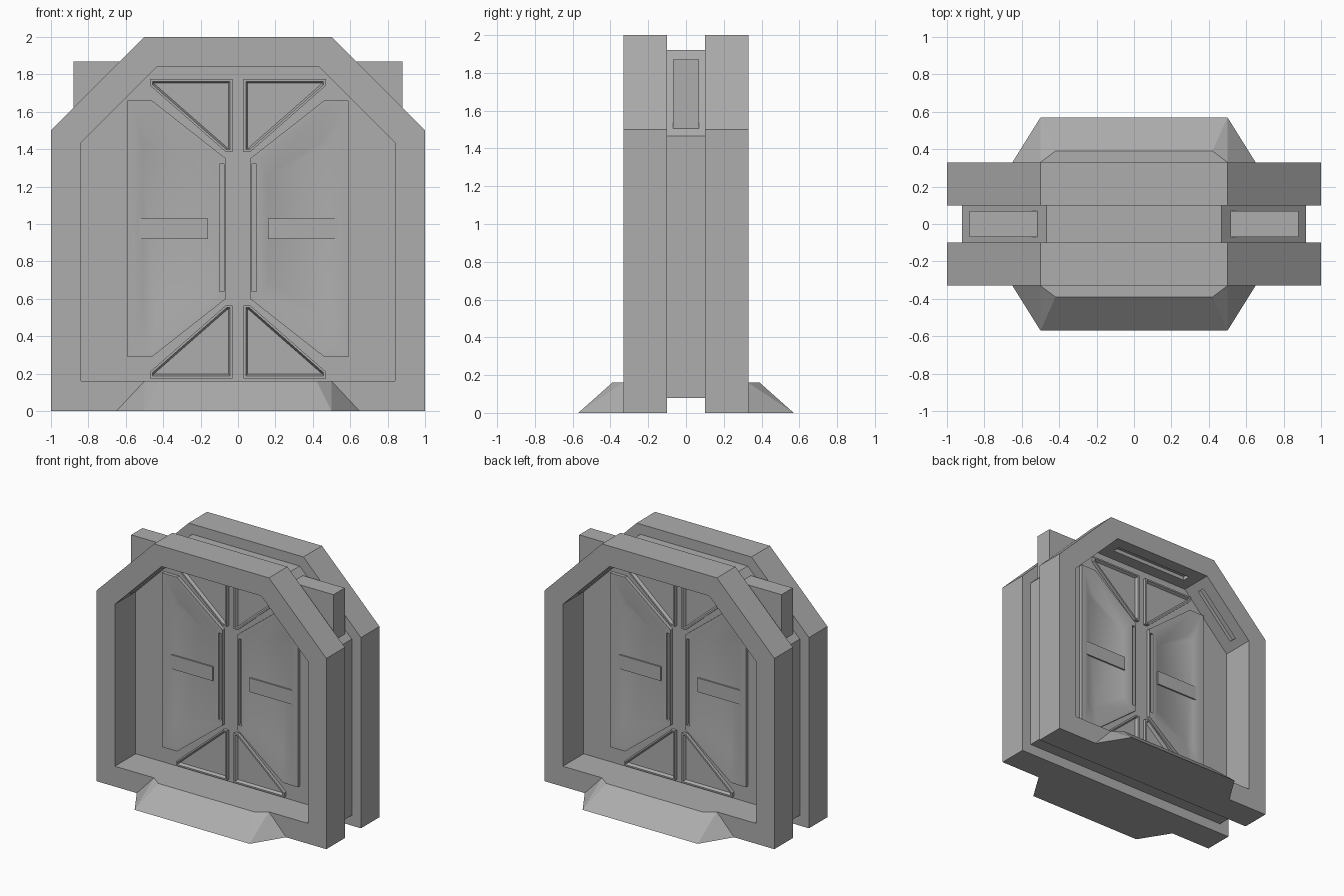
import bpy
import bmesh
import math
from mathutils import Vector, Matrix

cube = bpy.data.objects.get("Cube")
if cube:
    bpy.data.objects.remove(cube, do_unlink=True)

GREY = (0.42, 0.42, 0.42, 1)
metal = bpy.data.materials.new("plain grey")
metal.use_nodes = True
metal.diffuse_color = GREY
metal.node_tree.nodes["Principled BSDF"].inputs["Base Color"].default_value = GREY

MID_Z = 0.975  # height of the door's own mirror line


def inset(points, d):
    """Move every edge of a convex outline inward by d."""
    pts = [Vector(p) for p in points]
    n = len(pts)
    area = sum(pts[i].x * pts[(i + 1) % n].y - pts[i].y * pts[(i + 1) % n].x for i in range(n))
    turn = math.copysign(1, area)
    result = []
    for i, p in enumerate(pts):
        a = (p - pts[i - 1]).normalized()
        b = (pts[(i + 1) % n] - p).normalized()
        na, nb = Vector((-a.y, a.x)) * turn, Vector((-b.y, b.x)) * turn
        result.append(p + (na + nb) * d / (1 + na.dot(nb)))
    return result


def flip(points):
    return [(x, 2 * MID_Z - z) for x, z in points]


def mirror(obj, axes):
    mod = obj.modifiers.new("mirror", "MIRROR")
    mod.use_axis = [a in axes for a in "xyz"]
    mod.use_clip = False
    mod.use_mirror_merge = False


def finish(bm, name, axes=""):
    bmesh.ops.recalc_face_normals(bm, faces=bm.faces)
    mesh = bpy.data.meshes.new(name)
    bm.to_mesh(mesh)
    bm.free()
    mesh.materials.append(metal)
    obj = bpy.data.objects.new(name, mesh)
    bpy.context.collection.objects.link(obj)
    if axes:
        mirror(obj, axes)
    return obj


def loft(name, loops, axes="", ring=False):
    """Skin (outline, y) loops; a ring joins its last loop to its first."""
    bm = bmesh.new()
    rows = [[bm.verts.new((p[0], y, p[1])) for p in pts] for pts, y in loops]
    n = len(rows[0])
    pairs = list(zip(rows, rows[1:]))
    if ring:
        pairs.append((rows[-1], rows[0]))
    else:
        bm.faces.new(rows[0])
        bm.faces.new(rows[-1])
    for r, s in pairs:
        for i in range(n):
            j = (i + 1) % n
            bm.faces.new((r[i], r[j], s[j], s[i]))
    return finish(bm, name, axes)


def box(name, low, high, axes="", tilt=0):
    low, high = Vector(low), Vector(high)
    bm = bmesh.new()
    bmesh.ops.create_cube(bm, size=1)
    bmesh.ops.transform(bm, verts=bm.verts, matrix=(
        Matrix.Translation((low + high) / 2) @ Matrix.Rotation(tilt, 4, "Y")
        @ Matrix.Diagonal((*(high - low), 1))))
    return finish(bm, name, axes)


def cut(obj, cutters):
    """Carve the cutters out of the part ahead of its mirror."""
    bpy.context.view_layer.objects.active = obj
    for cutter in cutters:
        mod = obj.modifiers.new("cut", "BOOLEAN")
        mod.operation = "DIFFERENCE"
        mod.solver = "EXACT"
        mod.object = cutter
        cutter.hide_render = True
        bpy.ops.object.modifier_move_to_index(modifier=mod.name, index=0)
        bpy.ops.object.modifier_apply(modifier=mod.name)
        bpy.data.objects.remove(cutter, do_unlink=True)


# Frame: a thick ring on each side of a recessed core
outer = [(-1, 0), (1, 0), (1, 1.5), (0.5, 2), (-0.5, 2), (-1, 1.5)]
opening = inset(outer, 0.16)
core_edge = inset(outer, 0.08)
frame = loft("frame_rings", [(outer, -0.33), (outer, -0.1), (opening, -0.1), (opening, -0.33)],
             "y", ring=True)
loft("frame_core", [(core_edge, -0.1), (core_edge, 0.1), (opening, 0.1), (opening, -0.1)], ring=True)

# Slots in the underside of the frame's top and corners
corner = (opening[2] + opening[3]) / 2
slots = [box("top_slot", (-0.34, -0.23, 1.81), (0.34, -0.17, 1.87))]
for side in (-1, 1):
    x, z = side * corner.x, corner.y
    slots.append(box("corner_slot", (x - 0.22, -0.23, z - 0.03), (x + 0.22, -0.17, z + 0.03),
                     tilt=side * math.pi / 4))
cut(frame, slots)

# Corner blocks standing out of the groove
box("corner_block", (0.5, -0.07, 1.5), (0.88, 0.07, 1.87), "x")

# Sloped feet
bm = bmesh.new()
foot = [(0.65, -0.33, 0), (0.5, -0.57, 0), (0.42, -0.39, 0.16), (0.5, -0.33, 0.16)]
for x, y, z in foot:
    bm.verts.new((x, y, z))
    bm.verts.new((-x, y, z))
bmesh.ops.convex_hull(bm, input=bm.verts)
bmesh.ops.dissolve_limit(bm, angle_limit=0.01, verts=bm.verts, edges=bm.edges)
finish(bm, "foot", "y")

# Door slab
slab = inset(outer, 0.15)
loft("door_slab", [(slab, -0.072), (slab, 0.072)])


def symmetric(top):
    return top + flip(top)[::-1]


# Raised door panels with sloping recesses and a narrow slot by the centre
panel = symmetric([(-0.59, 1.66), (-0.46, 1.66), (-0.065, 1.35)])
lip = symmetric([(-0.56, 1.63), (-0.46, 1.63), (-0.12, 1.35)])
floor = symmetric([(-0.51, 1.44), (-0.44, 1.44), (-0.16, 1.25)])
door_panel = loft("door_panel", [(panel, -0.07), (panel, -0.1), (lip, -0.1), (floor, -0.076)], "xy")
cut(door_panel, [box("panel_slot", (-0.1, -0.12, 0.64), (-0.075, -0.078, 1.32))])
bpy.ops.object.select_all(action="DESELECT")
door_panel.select_set(True)
bpy.context.view_layer.objects.active = door_panel
bpy.ops.object.shade_smooth_by_angle(angle=math.radians(35))
box("panel_crossbar", (-0.53, -0.088, 0.92), (-0.16, -0.07, 1.03), "xy")

# Triangular pockets with raised rims
triangle = [(-0.47, 1.775), (-0.03, 1.775), (-0.03, 1.385), (-0.065, 1.385), (-0.47, 1.74)]
for name, shape in (("upper_pocket", triangle), ("lower_pocket", flip(triangle))):
    loft(name, [(shape, -0.07), (shape, -0.098), (inset(shape, 0.012), -0.098),
                (inset(shape, 0.022), -0.075)], "xy")
